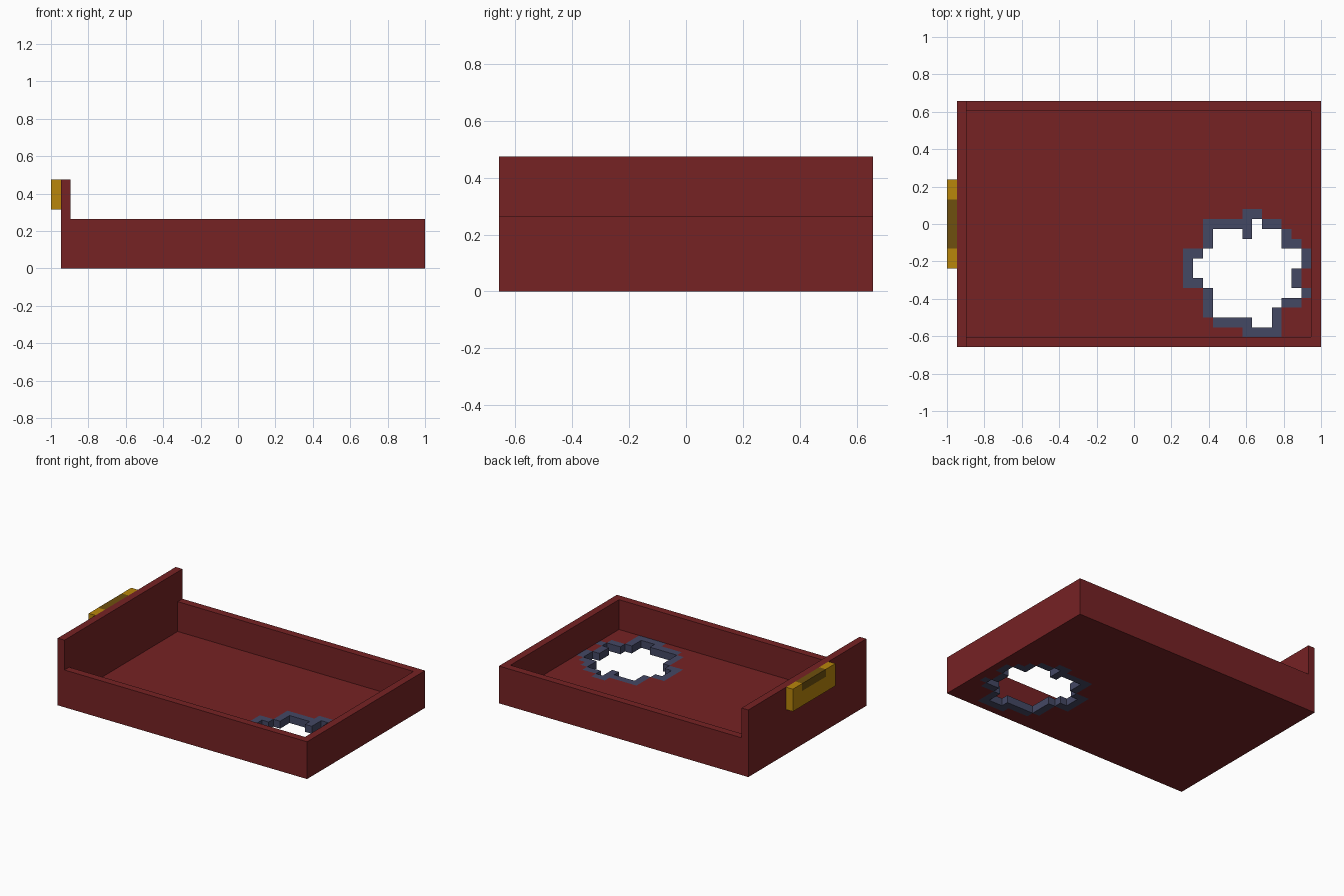
import bpy, bmesh
from mathutils import Vector

if "Cube" in bpy.data.objects:
    bpy.data.objects.remove(bpy.data.objects["Cube"])

U = 2 / 38                      # block size: the model is 38 x 25 x 9 blocks
NX, NY = 38, 25


def material(name, hex_code):
    def lin(c):
        c /= 255
        return c / 12.92 if c <= 0.04045 else ((c + 0.055) / 1.055) ** 2.4
    m = bpy.data.materials.new(name)
    m.diffuse_color = [lin(int(hex_code[i:i + 2], 16)) for i in (0, 2, 4)] + [1]
    m.use_nodes = True
    m.node_tree.nodes["Principled BSDF"].inputs["Base Color"].default_value = m.diffuse_color
    return m


def block(x0, x1, y0, y1, z0, z1):
    return {(x, y, z) for x in range(x0, x1) for y in range(y0, y1) for z in range(z0, z1)}


# Hole outline in the floor, rows from back (y = 13) to front (y = 1), first column x = 24
# '#' rim, 'o' open hole, '.' plain floor
HOLE = [
    "......##.....",
    "..####" "#o##...",
    "..#ooo#ooo#..",
    "..#ooooooo##.",
    "##oooooooooo#",
    "#ooooooooooo#",
    "#oooooooooo#.",
    "##ooooooooo#.",
    "..#ooooooooo#",
    "..#ooooooo##.",
    "..#oooooo#...",
    "...####oo#...",
    "......####...",
]
# the second row starts its rim at x = 26 and opens at x = 31
HOLE[1] = "..#####o##..."


def hole_cells(mark):
    return {(24 + c, 13 - r, 0) for r, row in enumerate(HOLE)
            for c, ch in enumerate(row) if ch == mark}


rim = hole_cells("#")
opening = hole_cells("o")

# Tray: low walls and floor, with a taller panel at the left end
tray = block(1, NX, 0, NY, 0, 5) - block(2, NX - 1, 1, NY - 1, 1, 5)
tray |= block(1, 2, 0, NY, 5, 9)
tray -= rim | opening

# Handle on the outside of the tall panel, with a dark grip set into its top
grip = block(0, 1, 10, 15, 8, 9)
handle = block(0, 1, 8, 17, 6, 9) - grip

parts = {
    "tray": (tray, material("dark red", "762224")),
    "hole_rim": (rim, material("slate blue", "444864")),
    "handle": (handle, material("gold", "B8860B")),
    "handle_grip": (grip, material("dark gold", "6E500E")),
}
solid = set().union(*(cells for cells, _ in parts.values()))


def build(name, cells, mat):
    """Make a mesh from the block faces that are open to the air."""
    bm = bmesh.new()
    verts = {}

    def vert(p):
        if p not in verts:
            verts[p] = bm.verts.new(Vector((p[0] - NX / 2, p[1] - NY / 2, p[2])) * U)
        return verts[p]

    for cell in sorted(cells):
        for axis in range(3):
            for side in (0, 1):
                near = list(cell)
                near[axis] += 2 * side - 1
                if tuple(near) in solid:
                    continue
                a, b = (axis + 1) % 3, (axis + 2) % 3
                corners = []
                for da, db in ((0, 0), (1, 0), (1, 1), (0, 1)):
                    p = list(cell)
                    p[axis] += side
                    p[a] += da
                    p[b] += db
                    corners.append(vert(tuple(p)))
                bm.faces.new(corners if side else corners[::-1])
    mesh = bpy.data.meshes.new(name)
    bm.to_mesh(mesh)
    bm.free()
    mesh.materials.append(mat)
    bpy.context.collection.objects.link(bpy.data.objects.new(name, mesh))


for part, (cells, mat) in parts.items():
    build(part, cells, mat)
